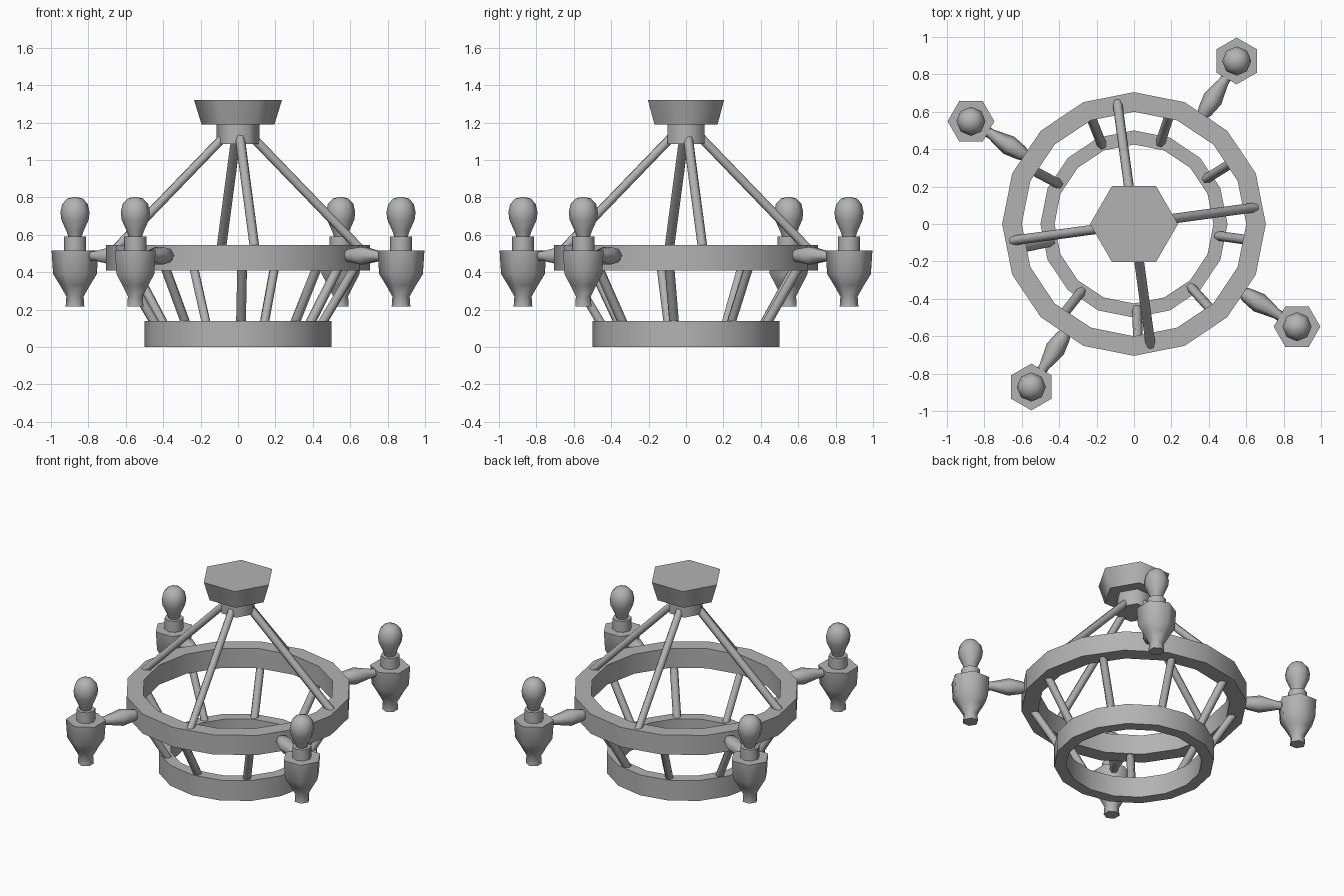
import bpy
import bmesh
from math import cos, sin, pi, radians
from mathutils import Matrix, Vector

cube = bpy.data.objects.get("Cube")
if cube:
    bpy.data.objects.remove(cube, do_unlink=True)

metal = bpy.data.materials.new("grey_metal")
metal.use_nodes = True
GREY = (0.45, 0.45, 0.45, 1)
metal.diffuse_color = GREY
metal.node_tree.nodes["Principled BSDF"].inputs["Base Color"].default_value = GREY


def lathe(name, profile, sides, matrix=Matrix(), ring=False, smooth=65):
    """Spin (radius, height) points round local z; ring closes the section, otherwise ends are capped."""
    bm = bmesh.new()
    loops = []
    for r, h in profile:
        loops.append([bm.verts.new((r * cos(2 * pi * i / sides), r * sin(2 * pi * i / sides), h))
                      for i in range(sides)])
    pairs = list(zip(loops, loops[1:]))
    if ring:
        pairs.append((loops[-1], loops[0]))
    else:
        bm.faces.new(loops[0])
        bm.faces.new(loops[-1])
    for a, b in pairs:
        for i in range(sides):
            j = (i + 1) % sides
            bm.faces.new((a[i], a[j], b[j], b[i]))
    bm.transform(matrix)
    bmesh.ops.recalc_face_normals(bm, faces=bm.faces)
    mesh = bpy.data.meshes.new(name)
    bm.to_mesh(mesh)
    bm.free()
    mesh.materials.append(metal)
    obj = bpy.data.objects.new(name, mesh)
    bpy.context.collection.objects.link(obj)
    bpy.ops.object.select_all(action='DESELECT')
    obj.select_set(True)
    bpy.context.view_layer.objects.active = obj
    bpy.ops.object.shade_smooth_by_angle(angle=radians(smooth))
    return obj


def polar(r, degrees, z):
    return Vector((r * cos(radians(degrees)), r * sin(radians(degrees)), z))


def along(start, end):
    """Matrix placing local z on the line from start to end."""
    return Matrix.Translation(start) @ (end - start).to_track_quat('Z', 'Y').to_matrix().to_4x4()


def rod(name, start, end, radius):
    lathe(name, [(radius, 0), (radius, (end - start).length)], 6, along(start, end))


def hoop(name, outer, inner, z0, z1):
    lathe(name, [(outer, z0), (outer, z1), (inner, z1), (inner, z0)], 16, ring=True, smooth=30)


# Ceiling mount
lathe("ceiling_mount", [(0.195, 1.19), (0.235, 1.32)], 6)
lathe("mount_collar", [(0.115, 1.085), (0.115, 1.19)], 6)

# Two hoops
hoop("upper_hoop", 0.705, 0.6, 0.41, 0.545)
hoop("lower_hoop", 0.5, 0.425, 0, 0.14)

# Hanging rods
for k in range(4):
    a = 7.8 + 90 * k
    rod(f"hanging_rod_{k + 1}", polar(0.08, a, 1.12), polar(0.655, a, 0.53), 0.026)

# Struts between the hoops
for k in range(9):
    a = 32 + 40 * k
    rod(f"hoop_strut_{k + 1}", polar(0.45, a, 0.12), polar(0.635, a, 0.43), 0.026)

# Lamps and their arms
for k in range(4):
    a = 57.8 + 90 * k
    place = Matrix.Translation(polar(1.03, a, 0)) @ Matrix.Rotation(radians(90 * (k + 1)), 4, 'Z')
    lathe(f"lamp_arm_{k + 1}",
          [(0.004, 0), (0.04, 0.08), (0.054, 0.16), (0.028, 0.27), (0.028, 0.36)], 6,
          along(polar(0.63, a, 0.49), polar(1, a, 0.485)))
    lathe(f"lamp_cup_{k + 1}",
          [(0.05, 0.217), (0.046, 0.27), (0.08, 0.33), (0.117, 0.39), (0.125, 0.515)], 6, place)
    lathe(f"candle_{k + 1}", [(0.06, 0.5), (0.06, 0.59)], 8, place)
    lathe(f"bulb_{k + 1}",
          [(0.034, 0.585), (0.046, 0.62), (0.073, 0.68), (0.078, 0.72),
           (0.068, 0.765), (0.042, 0.793), (0.01, 0.802)], 8, place)
